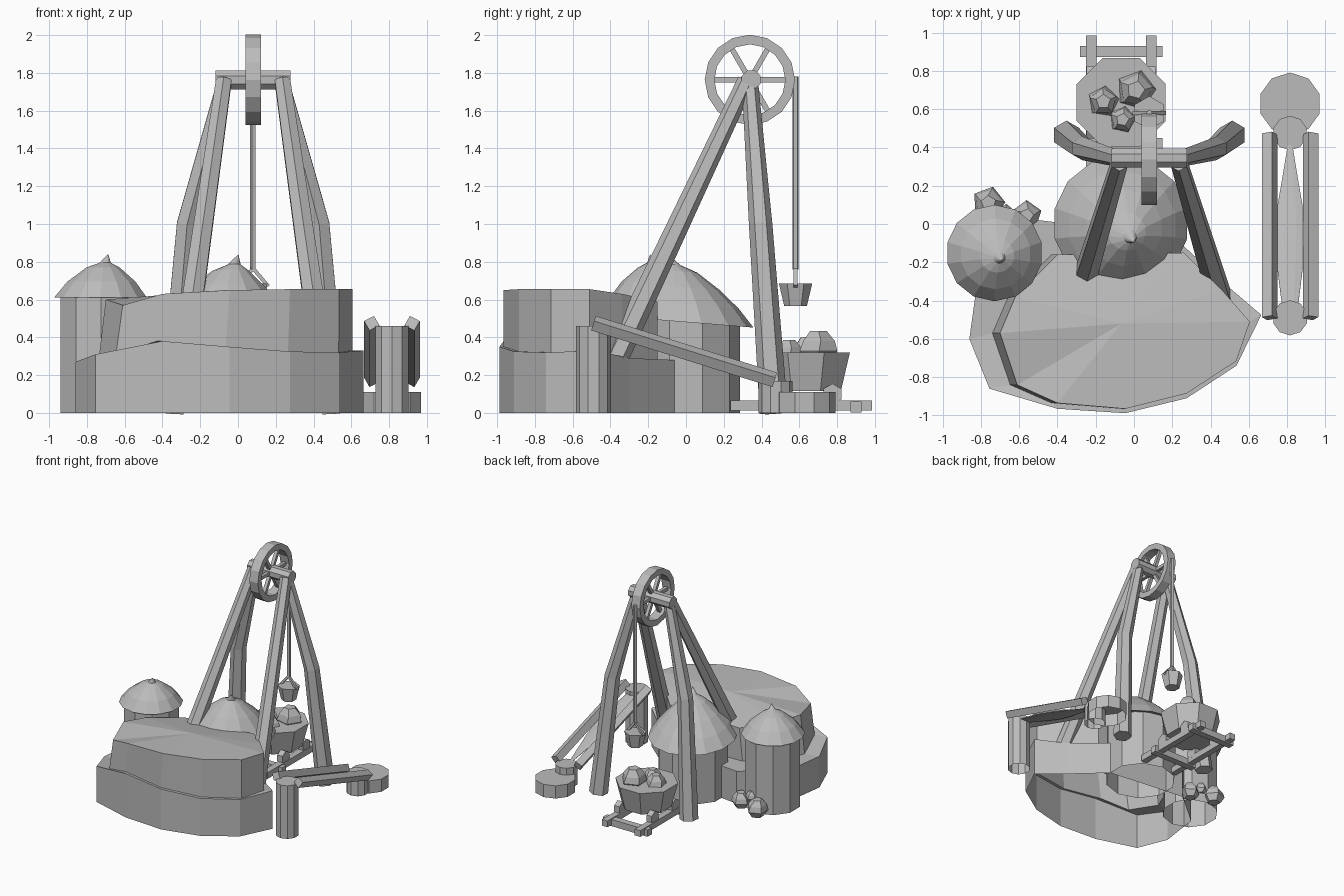
import bpy, bmesh, math, random
from mathutils import Vector

random.seed(4)
if "Cube" in bpy.data.objects:
    bpy.data.objects.remove(bpy.data.objects["Cube"], do_unlink=True)

GREY = (0.5, 0.5, 0.5, 1)
stone = bpy.data.materials.new("plain_grey")
stone.use_nodes = True
stone.diffuse_color = GREY
stone.node_tree.nodes["Principled BSDF"].inputs["Base Color"].default_value = GREY


def loft(name, rings, start=True, end=True, closed=False):
    """Skin a list of equally long point rings, with optional end caps."""
    bm = bmesh.new()
    loops = [[bm.verts.new(p) for p in ring] for ring in rings]
    count = len(loops[0])
    pairs = list(zip(loops, loops[1:]))
    if closed:
        pairs.append((loops[-1], loops[0]))
    for low, high in pairs:
        for i in range(count):
            j = (i + 1) % count
            bm.faces.new((low[i], low[j], high[j], high[i]))
    if not closed:
        if start:
            bm.faces.new(loops[0][::-1])
        if end:
            bm.faces.new(loops[-1])
    bmesh.ops.remove_doubles(bm, verts=bm.verts, dist=0.0005)
    bmesh.ops.recalc_face_normals(bm, faces=bm.faces)
    mesh = bpy.data.meshes.new(name)
    bm.to_mesh(mesh)
    bm.free()
    mesh.materials.append(stone)
    obj = bpy.data.objects.new(name, mesh)
    bpy.context.collection.objects.link(obj)
    return obj


def turned(name, centre, profile, sides=10, lean=(0, 0), tilt=0, **caps):
    """Turned shape from (radius, height) pairs, with a leaning top."""
    rings = []
    for k, (r, z) in enumerate(profile):
        t = (k / max(1, len(profile) - 1)) ** 2
        ring = []
        for i in range(sides):
            a = math.tau * (i + 0.5) / sides
            y = r * math.sin(a)
            ring.append((centre[0] + lean[0] * t + r * math.cos(a),
                         centre[1] + lean[1] * t + y, z - tilt * y))
        rings.append(ring)
    return loft(name, rings, **caps)


def beam(name, path, radii, sides=6, flat=1.0, turn=0.5):
    """Prism that follows a path, with one radius per point."""
    pts = [Vector(p) for p in path]
    rings = []
    for k, p in enumerate(pts):
        d = (pts[min(k + 1, len(pts) - 1)] - pts[max(k - 1, 0)]).normalized()
        ref = Vector((0, 1, 0)) if abs(d.x) > 0.8 else Vector((1, 0, 0))
        u = (ref - d * ref.dot(d)).normalized()
        v = d.cross(u) * flat
        angles = [math.tau * (i + turn) / sides for i in range(sides)]
        rings.append([p + (u * math.cos(a) + v * math.sin(a)) * radii[k] for a in angles])
    return loft(name, rings)


def rock(name, x, y, z, r):
    """Faceted lump with a flat top."""
    rings = []
    for scale, h in ((0.6, 0), (1, 0.6), (0.85, 1.1), (0.45, 1.6)):
        jitter = random.uniform(0, 0.4)
        rings.append([(x + r * scale * math.cos(math.tau * i / 5 + jitter),
                       y + r * scale * math.sin(math.tau * i / 5 + jitter),
                       z + r * h) for i in range(5)])
    loft(name, rings)


# Two-tier mound: a hollow shell with a narrow ledge between the tiers
lower = [(.665, -.475, .33), (.535, -.74, .32), (.275, -.91, .325), (-.045, -.988, .35),
         (-.4, -.965, .38), (-.755, -.86, .31), (-.86, -.6, .27), (-.81, -.24, .27),
         (-.5, .02, .28), (.2, -.06, .28), (.46, -.3, .29)]
upper = [(.605, -.51, .655), (.535, -.715, .655), (.275, -.885, .655), (-.045, -.965, .65),
         (-.4, -.935, .63), (-.61, -.84, .57), (-.7, -.57, .6), (-.62, -.38, .585),
         (-.4, -.16, .56), (.26, -.15, .59), (.455, -.34, .63)]
ground = [(x, y, 0) for x, y, z in lower]
foot = [(.6 + (x - .6) * 1.03, y, low[2]) for (x, y, z), low in zip(upper, lower)]
loft("mound", [ground, lower, foot, upper, [(-.065, -.52, .65)] * len(upper)],
     start=False, end=False)

# Round huts with pointed roofs
turned("hut_wall", (-.07, 0), [(.285, 0), (.285, .51)], start=False, end=False)
turned("hut_roof", (-.07, .005), [(.27, .51), (.355, .48), (.285, .575), (.2, .665), (.1, .75),
                                  (.035, .785), (0, .84)],
       sides=14, lean=(.072, -.1), tilt=.08, start=False, end=False)
turned("tower_wall", (-.725, -.15), [(.227, 0), (.227, .615)], start=False, end=False)
turned("tower_roof", (-.73, -.15), [(.19, .63), (.252, .61), (.185, .695), (.09, .77),
                                    (.03, .795), (0, .84)],
       sides=14, lean=(.043, -.04), start=False, end=False)

# Winding frame, mirrored about the wheel plane
MID, HUB_Y, HUB_Z = .08, .338, 1.763
for side, label in ((-1, "right"), (1, "left")):
    def leg(points):
        return [(MID + side * x, y, z) for x, y, z in points]
    beam(label + "_front_leg", leg([(.155, .32, 1.76), (.365, -.375, .285)]), (.047, .068))
    beam(label + "_back_leg", leg([(.15, HUB_Y, 1.76), (.35, .395, 1), (.433, .465, 0)]),
         (.043, .062, .075))
beam("cross_beam", [(MID - .198, .345, HUB_Z), (MID + .198, .345, HUB_Z)], (.054, .054), sides=8)

# Wheel rim and spokes
rim = []
for i in range(16):
    a = math.tau * i / 16
    rim.append([(MID + dx, HUB_Y + r * math.cos(a), HUB_Z + r * math.sin(a))
                for dx, r in ((-.041, .188), (.041, .188), (.041, .239), (-.041, .239))])
loft("wheel_rim", rim, closed=True)
for i in range(3):
    a = math.pi * i / 3
    dy, dz = .2 * math.cos(a), .2 * math.sin(a)
    beam("wheel_spoke", [(MID, HUB_Y - dy, HUB_Z - dz), (MID, HUB_Y + dy, HUB_Z + dz)],
         (.02, .02), sides=4)

# Rope and hanging bucket
ROPE_Y = .58
beam("rope", [(MID, ROPE_Y, .76), (MID, ROPE_Y, 1.78)], (.017, .017), sides=5)
for side in (-1, 1):
    beam("bucket_handle", [(MID, ROPE_Y, .765), (MID + side * .08, ROPE_Y, .67)],
         (.014, .014), sides=4)
turned("bucket", (MID, ROPE_Y), [(.06, .565), (.088, .685)], sides=6)

# Ore cart, its wheels and load
CART_X, CART_Y = -.067, .635
turned("cart_bin", (CART_X, CART_Y), [(.2, .115), (.252, .32)], sides=8)
for sx in (-1, 1):
    for sy in (-1, 1):
        x, y = CART_X + sx * .155, CART_Y + sy * .14
        beam("cart_wheel", [(x - .025, y, .1), (x + .025, y, .1)], (.055, .055))
for x, y, r in ((.01, .7, .105), (-.16, .64, .085), (-.06, .545, .075)):
    rock("ore_lump", x, y, .265, r)

# Track under the cart
for sx in (-1, 1):
    x = CART_X + sx * .157
    beam("rail", [(x, .235, .04), (x, .985, .04)], (.038, .038), sides=4)
for y in (.42, .9):
    beam("sleeper", [(CART_X - .215, y, .03), (CART_X + .215, y, .03)], (.041, .041), sides=4)

# Loose rocks behind the tower
for x, y, z, r in ((-.76, .11, 0, .088), (-.56, .045, 0, .08), (-.67, .05, .08, .055)):
    rock("loose_rock", x, y, z, r)

# Sluice with its supports, side boards and water
SLUICE_X = .815
turned("sluice_column", (SLUICE_X, -.49), [(.092, 0), (.092, .46)], start=False)
turned("sluice_lower_post", (SLUICE_X, .475), [(.09, 0), (.09, .17)], start=False)
turned("sluice_basin", (SLUICE_X, .628), [(.163, 0), (.163, .11)], start=False)
for side in (-1, 1):
    x = SLUICE_X + side * .107
    beam("sluice_board", [(x, -.49, .475), (x, .47, .175)], (.042, .042), sides=4,
         turn=.5 + side * .32)
flow = ((-.49, .035), (-.38, .052), (-.2, .076), (-.05, .087), (.1, .07), (.25, .042), (.46, .005))
beam("sluice_water", [(SLUICE_X, y, .295 - .31 * y) for y, r in flow], [r for y, r in flow],
     sides=8, flat=.15)
